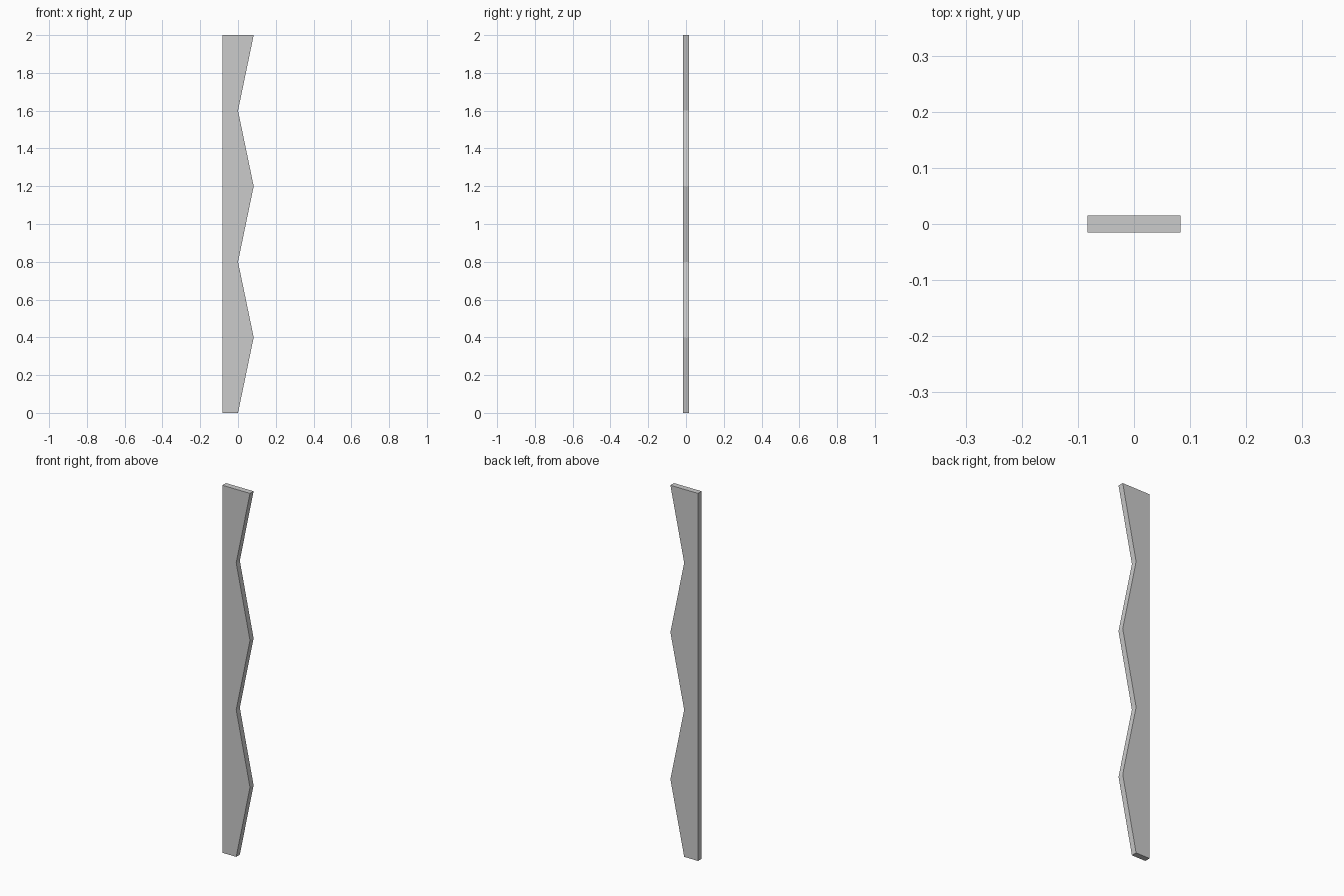
import bpy
import bmesh

if "Cube" in bpy.data.objects:
    bpy.data.objects.remove(bpy.data.objects["Cube"])

HALF_W, HALF_T = 0.083, 0.0155   # half width and half thickness
STEP, STEPS = 0.4, 5             # zigzag rise per segment

# Profile: straight left edge, zigzag right edge (valleys at x = 0)
profile = [(-HALF_W, STEP * STEPS), (-HALF_W, 0.0)]
profile += [(HALF_W if i % 2 else 0.0, STEP * i) for i in range(STEPS + 1)]

# Extrude the profile through its thickness
bm = bmesh.new()
face = bm.faces.new([bm.verts.new((x, -HALF_T, z)) for x, z in profile])
res = bmesh.ops.extrude_face_region(bm, geom=[face], use_keep_orig=True)
moved = [g for g in res["geom"] if isinstance(g, bmesh.types.BMVert)]
bmesh.ops.translate(bm, verts=moved, vec=(0, 2 * HALF_T, 0))
bmesh.ops.recalc_face_normals(bm, faces=bm.faces[:])

# Zigzag board
mesh = bpy.data.meshes.new("zigzag_board")
bm.to_mesh(mesh)
bm.free()
board = bpy.data.objects.new("zigzag_board", mesh)
bpy.context.collection.objects.link(board)
